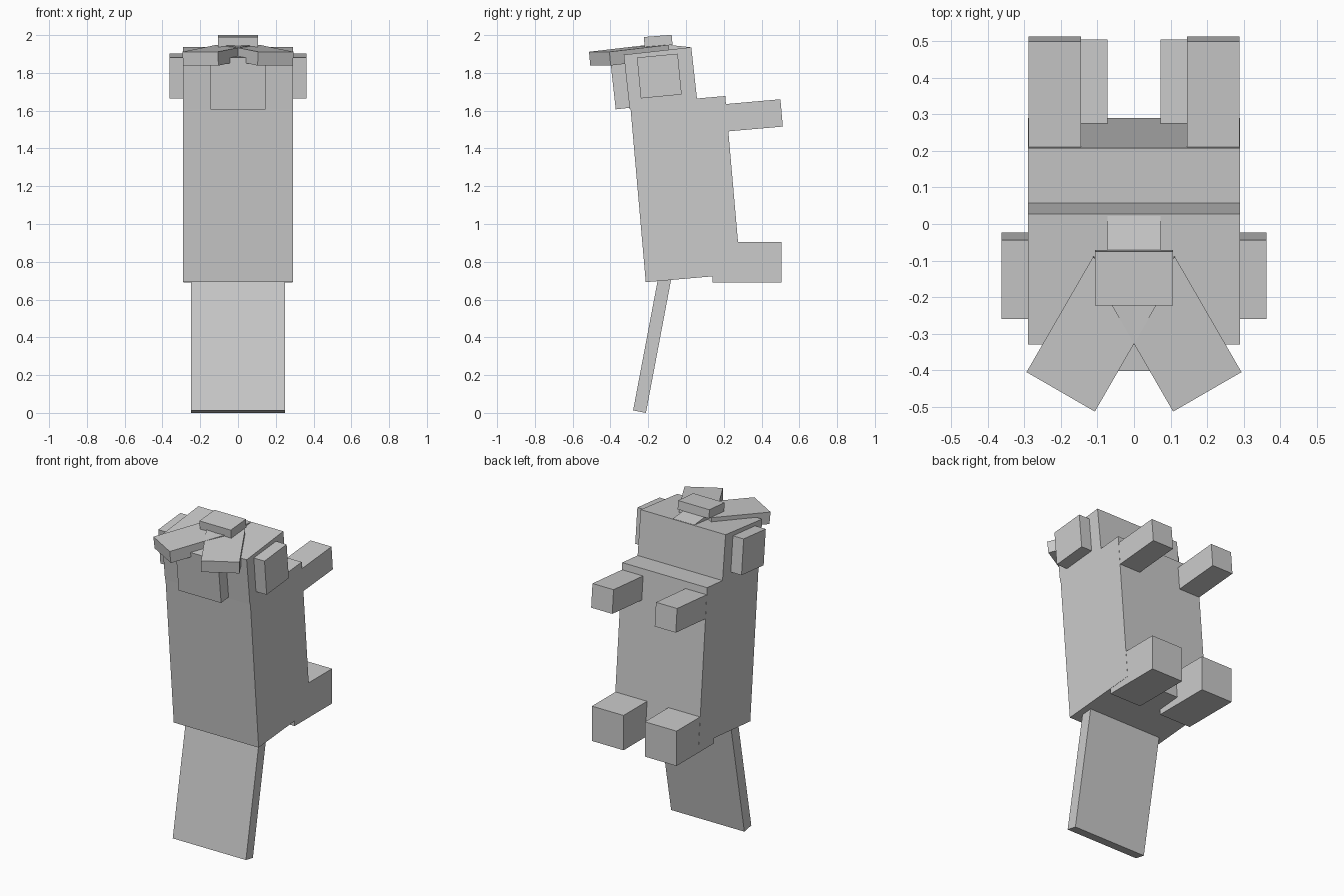
import bpy
import bmesh
from math import radians
from mathutils import Matrix

default_cube = bpy.data.objects.get("Cube")
if default_cube:
    bpy.data.objects.remove(default_cube, do_unlink=True)

grey = bpy.data.materials.new("plain_grey")
grey.use_nodes = True
colour = (0.6, 0.6, 0.6, 1)
grey.diffuse_color = colour
grey.node_tree.nodes["Principled BSDF"].inputs["Base Color"].default_value = colour


def block(name, x, corner, depth, height, pitch=0, yaw=0):
    """Box spanning x, pitched about its front bottom edge at corner (y, z).

    With yaw, the x span is local and corner is (x, y, z) of its origin.
    """
    if len(corner) == 2:
        corner = (0, *corner)
    bm = bmesh.new()
    bmesh.ops.create_cube(bm, size=1)
    size = Matrix.Diagonal((x[1] - x[0], depth, height, 1))
    shift = Matrix.Translation(((x[0] + x[1]) / 2, depth / 2, height / 2))
    place = (Matrix.Translation(corner) @ Matrix.Rotation(radians(yaw), 4, "Z")
             @ Matrix.Rotation(radians(pitch), 4, "X"))
    bm.transform(place @ shift @ size)
    mesh = bpy.data.meshes.new(name)
    bm.to_mesh(mesh)
    bm.free()
    mesh.materials.append(grey)
    obj = bpy.data.objects.new(name, mesh)
    bpy.context.collection.objects.link(obj)
    return obj


# Torso, head and muzzle, all leaning forward
block("body", (-0.29, 0.29), (-0.213, 0.692), 0.505, 0.945, 5)
block("head", (-0.29, 0.29), (-0.298, 1.608), 0.36, 0.29, 6.3)
block("muzzle", (-0.145, 0.145), (-0.372, 1.607), 0.12, 0.275, 6.3)

# Flat tail
block("tail", (-0.25, 0.25), (-0.28, 0.013), 0.069, 0.72, -10.7)

# Knot on the crown with a small wedge behind it
block("crown_knot", (-0.107, 0.107), (-0.219, 1.937), 0.148, 0.053, 4.5)
block("crown_wedge", (-0.073, 0.073), (-0.16, 1.905), 0.178, 0.05, -6)

# Paired parts
for side, s in (("left", 1), ("right", -1)):
    def span(inner, outer):
        return sorted((s * inner, s * outer))

    block(side + "_ear", span(0.28, 0.363), (-0.239, 1.665), 0.217, 0.217, 5.5)
    block(side + "_arm", span(0.145, 0.289), (0.126, 1.482), 0.388, 0.145, 5)
    block(side + "_leg", span(0.073, 0.289), (0.14, 0.69), 0.365, 0.215)
    # Splayed fringe slabs on top of the head
    block(side + "_fringe", (-0.108, 0.108), (s * 0.197, -0.453, 1.839),
          0.365, 0.073, 5.8, s * 30)
